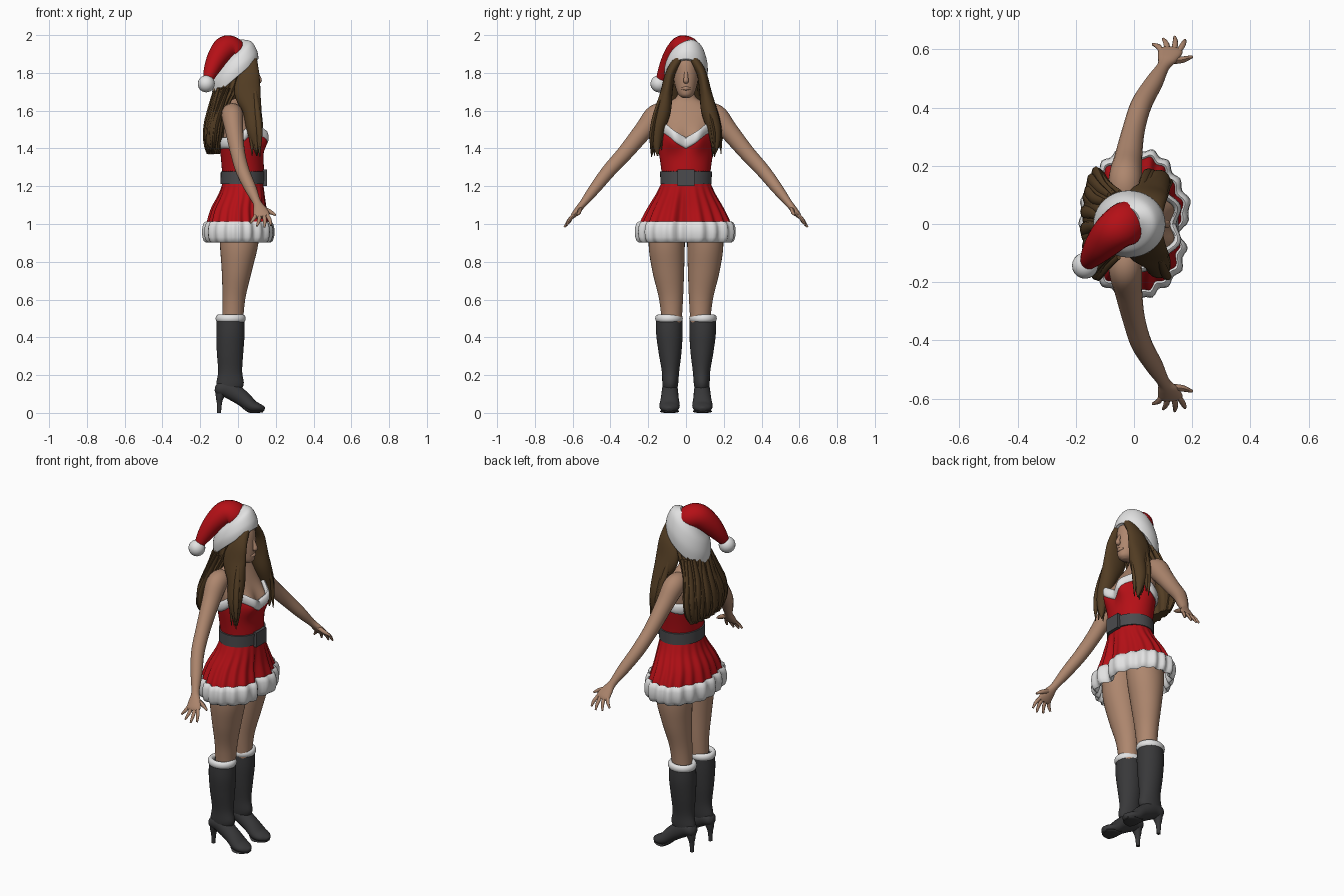
import bpy, bmesh, random
from math import sin, cos, pi, exp
from mathutils import Vector

random.seed(4)
if "Cube" in bpy.data.objects:
    bpy.data.objects.remove(bpy.data.objects["Cube"])


def material(name, r, g, b):
    m = bpy.data.materials.new(name)
    m.use_nodes = True
    m.diffuse_color = (r, g, b, 1)
    m.node_tree.nodes["Principled BSDF"].inputs["Base Color"].default_value = (r, g, b, 1)
    return m


RED = material("red cloth", .46, .005, .008)
WHITE = material("white fur", .76, .76, .76)
SKIN = material("skin", .42, .24, .155)
HAIR = material("brown hair", .085, .046, .017)
BOOT = material("dark leather", .04, .04, .042)
BELT = material("grey belt", .07, .07, .075)


# ---- helpers ----
def finish(name, bm, mat):
    bmesh.ops.recalc_face_normals(bm, faces=bm.faces)
    me = bpy.data.meshes.new(name)
    bm.to_mesh(me)
    bm.free()
    me.materials.append(mat)
    ob = bpy.data.objects.new(name, me)
    bpy.context.collection.objects.link(ob)
    bpy.ops.object.select_all(action="DESELECT")
    ob.select_set(True)
    bpy.context.view_layer.objects.active = ob
    bpy.ops.object.shade_smooth_by_angle(angle=.8)
    return ob


def skin_rings(name, rings, mat, loop=False, caps=True):
    """Join rings of points into one surface."""
    bm = bmesh.new()
    vs = [[bm.verts.new(p) for p in ring] for ring in rings]
    n = len(vs[0])
    for i in range(len(vs) - (not loop)):
        a, b = vs[i], vs[(i + 1) % len(vs)]
        for j in range(n):
            k = (j + 1) % n
            bm.faces.new((a[j], a[k], b[k], b[j]))
    if caps and not loop:
        bm.faces.new(vs[0])
        bm.faces.new(vs[-1])
    return finish(name, bm, mat)


def smooth(rows, k=5):
    """Refine rows of numbers with a smooth spline."""
    out = []
    for i in range(len(rows) - 1):
        p = [rows[max(0, min(len(rows) - 1, i + d))] for d in (-1, 0, 1, 2)]
        for s in range(k):
            t = s / k
            out.append([b + .5 * t * (c - a + t * (2 * a - 5 * b + 4 * c - d + t * (3 * (b - c) + d - a)))
                        for a, b, c, d in zip(*p)])
    return out + [list(rows[-1])]


def at(rows, key):
    """Interpolate rows that are sorted upward by their first number."""
    for a, b in zip(rows, rows[1:]):
        if key <= b[0]:
            t = max(0, (key - a[0]) / (b[0] - a[0]))
            return [p + (q - p) * t for p, q in zip(a, b)]
    return rows[-1]


def angles(n):
    return [-pi + 2 * pi * j / n for j in range(n)]


def oval(row, th, off=0):
    z, x0, x1, y0, y1 = row
    return Vector(((x0 + x1) / 2 + ((x1 - x0) / 2 + off) * cos(th),
                   (y0 + y1) / 2 + ((y1 - y0) / 2 + off) * sin(th), z))


def column(name, rows, mat, n=32):
    return skin_rings(name, [[oval(r, th) for th in angles(n)] for r in smooth(rows)], mat)


def even(rows):
    """Rows of z, back, front, half width made symmetric in y."""
    return smooth([(z, a, b, -w, w) for z, a, b, w in rows])


def tube(name, rows, mat, side=(1, 0, 0), n=14, k=5):
    """Rows of x, y, z, half size along side, other half size."""
    rows = smooth(rows, k)
    pts = [Vector(r[:3]) for r in rows]
    rings = []
    for i, r in enumerate(rows):
        t = (pts[min(i + 1, len(pts) - 1)] - pts[max(i - 1, 0)]).normalized()
        u = Vector(side)
        u = (u - t * t.dot(u)).normalized()
        v = t.cross(u)
        rings.append([pts[i] + u * r[3] * cos(a) + v * r[4] * sin(a) for a in angles(n)])
    return skin_rings(name, rings, mat)


def fur_ring(name, centre, high, thick, n=96):
    """Rounded fur band along a closed path around the body."""
    rings = []
    for th in angles(n):
        c = centre(th)
        out = Vector((cos(th), sin(th), 0))
        rings.append([c + out * thick * cos(a) + Vector((0, 0, high * sin(a))) for a in angles(12)])
    return skin_rings(name, rings, WHITE, loop=True)


# ---- torso, dress and belt ----
TORSO = even([(1.18, -.08, .125, .122), (1.25, -.075, .13, .12), (1.32, -.08, .128, .127),
              (1.42, -.088, .12, .142), (1.5, -.088, .105, .148), (1.56, -.085, .075, .15),
              (1.61, -.078, .045, .14), (1.645, -.07, .025, .09), (1.675, -.06, .02, .05),
              (1.74, -.05, .03, .042)])
NECKLINE = smooth([(0, 1.45), (.4, 1.485), (.9, 1.53), (1.4, 1.49), (2, 1.455), (pi, 1.45)])


def torso(th, z, off=0):
    p = oval(at(TORSO, z), th, off)
    if cos(th) > 0:
        p.x += .04 * exp(-((abs(p.y) - .068) / .048) ** 2 - ((z - 1.445) / .06) ** 2)
    return p


def neckline(th):
    return at(NECKLINE, abs(th))[1]


skin_rings("upper_body", [[torso(th, 1.3 + .44 * i / 30) for th in angles(64)] for i in range(31)], SKIN)
skin_rings("bodice", [[torso(th, 1.2 + (neckline(th) - 1.22) * i / 18, .008) for th in angles(64)]
                      for i in range(19)], RED, caps=False)
fur_ring("neckline_trim", lambda th: torso(th, neckline(th) - .022, .008), .03, .013)
skin_rings("belt", [[torso(th, z, off) for th in angles(48)]
                    for z, off in ((1.21, .004), (1.212, .015), (1.278, .015), (1.28, .004))], BELT)
bm = bmesh.new()
bmesh.ops.create_cube(bm, size=1)
for v in bm.verts:
    v.co = Vector((.143, 0, 1.245)) + Vector((v.co.x * .02, v.co.y * .09, v.co.z * .085))
finish("belt_buckle", bm, BELT)

# ---- pleated skirt with fur hem ----
SKIRT = even([(.94, -.165, .175, .24), (1, -.16, .168, .236), (1.08, -.14, .152, .2),
              (1.16, -.1, .142, .155), (1.23, -.078, .132, .124)])


def skirt(th, z):
    p = oval(at(SKIRT, z), th)
    depth = min(1, (1.23 - z) / .22)
    pleat = .007 * depth * cos(20 * th) + .004 * depth * sin(7 * th)
    p += Vector((cos(th), sin(th), 0)) * pleat
    p.x -= .03 * depth * exp(-((th + .1) / .14) ** 2)
    return p


skin_rings("skirt", [[skirt(th, .94 + .29 * i / 16) for th in angles(160)] for i in range(17)], RED, caps=False)
fur_ring("skirt_hem", lambda th: skirt(th, .958), .055, .02, 120)

# ---- head ----
column("head", [(1.668, .04, .08, -.018, .018), (1.685, .0, .1, -.04, .04), (1.73, -.04, .105, -.057, .057),
                (1.79, -.07, .105, -.067, .067), (1.85, -.08, .1, -.068, .068), (1.9, -.07, .08, -.06, .06),
                (1.94, -.03, .04, -.03, .03)], SKIN)
tube("nose", [(.098, 0, 1.81, .006, .008), (.11, 0, 1.775, .011, .012), (.112, 0, 1.757, .013, .015),
              (.1, 0, 1.748, .006, .008)], SKIN, n=10)
tube("lips", [(.094, -.025, 1.717, .004, .004), (.103, 0, 1.718, .011, .009), (.094, .025, 1.717, .004, .004)],
     SKIN, (0, 0, 1), 10)

# ---- hair ----
HAIR_BACK = even([(1.37, -.16, -.1, .14), (1.45, -.168, -.08, .175), (1.55, -.158, -.06, .16),
                  (1.65, -.132, -.02, .118), (1.75, -.115, .04, .1), (1.85, -.1, .05, .08)])


def hair(th, z, off=0):
    return oval(at(HAIR_BACK, z), th, off + .005 * cos(17 * th + 9 * z))


skin_rings("hair_back", [[hair(th, 1.37 + .48 * i / 24) for th in angles(96)] for i in range(25)], HAIR)
for i in range(20):
    th = pi * (.52 + .96 * i / 19)
    tip = 1.4 - random.uniform(.02, .07)
    rows = []
    for z, w in ((1.72, .012), (1.62, .02), (1.52, .024), (1.43, .017), (tip, .002)):
        p = hair(th + random.uniform(-.06, .06), z, .002)
        rows.append((*p, w * .6, w))
    tube("back_lock", rows, HAIR, n=8, k=3)

for s in (1, -1):
    tube("front_hair", [(.07, s * .02, 1.895, .025, .02), (.07, s * .055, 1.85, .035, .024),
                        (.06, s * .085, 1.79, .055, .026), (.05, s * .103, 1.7, .07, .032),
                        (.075, s * .122, 1.6, .05, .042), (.085, s * .15, 1.5, .04, .036),
                        (.095, s * .155, 1.42, .022, .022), (.1, s * .15, 1.36, .003, .003)], HAIR, n=20)
    for i in range(7):
        dx, dy = random.uniform(-.04, .035), random.uniform(-.03, .035)
        tube("front_lock", [(.06 + dx, s * (.105 + dy * .5), 1.7, .012, .012),
                            (.075 + dx, s * (.13 + dy), 1.58, .017, .013),
                            (.085 + dx, s * (.15 + dy), 1.48, .015, .011),
                            (.09 + dx, s * (.155 + dy), 1.4 - random.uniform(0, .05), .002, .002)], HAIR, n=8, k=3)

# ---- hat: tilted fur band, drooping cone and pompom ----
BAND = [(-.01, 1.775, .112, .098, .106, 0), (-.012, 1.778, .12, .1, .113, 0), (-.02, 1.83, .12, .09, .114, .01),
        (-.03, 1.885, .1, .08, .095, .02), (-.04, 1.915, .062, .055, .062, .03)]
skin_rings("hat_band", [[(cx + ux * cos(a), vy * sin(a), cz + uz * cos(a) + vz * sin(a)) for a in angles(40)]
                        for cx, cz, ux, uz, vy, vz in smooth(BAND)], WHITE)
tube("hat_cone", [(.0, .012, 1.88, .06, .06), (-.025, .003, 1.92, .076, .066), (-.065, -.022, 1.928, .07, .068),
                  (-.108, -.065, 1.88, .06, .056), (-.143, -.108, 1.81, .042, .04),
                  (-.163, -.14, 1.75, .022, .022)], RED, (0, 1, 0), 24, 6)
bm = bmesh.new()
bmesh.ops.create_uvsphere(bm, u_segments=20, v_segments=14, radius=.045)
bmesh.ops.translate(bm, verts=bm.verts, vec=(-.168, -.143, 1.742))
finish("hat_pompom", bm, WHITE)

# ---- arms, hands, legs and boots on both sides ----
for s, label in ((1, "left"), (-1, "right")):
    tube(label + "_arm", [(-.03, s * .09, 1.59, .05, .045), (-.03, s * .155, 1.575, .057, .06),
                          (-.02, s * .225, 1.495, .048, .05), (-.002, s * .32, 1.38, .039, .042),
                          (.025, s * .41, 1.28, .036, .037), (.068, s * .485, 1.185, .031, .03),
                          (.1, s * .54, 1.115, .022, .02), (.115, s * .568, 1.08, .034, .018),
                          (.125, s * .592, 1.05, .042, .015), (.128, s * .602, 1.036, .034, .01)], SKIN, n=20)
    for x, tx, y, z in ((.095, .065, .618, 1.005), (.115, .1, .636, .988), (.136, .14, .643, .983),
                        (.153, .175, .632, .992)):
        mid = ((x + tx) / 2 + .004, s * (.6 + y) / 2, (1.043 + z) / 2 + .005)
        tube(label + "_finger", [(x, s * .592, 1.05, .01, .01), (*mid, .01, .009),
                                 (tx, s * y, z, .005, .005)], SKIN, n=8, k=4)
    tube(label + "_thumb", [(.125, s * .56, 1.085, .012, .012), (.168, s * .565, 1.065, .012, .011),
                            (.2, s * .575, 1.047, .005, .005)], SKIN, (0, 0, 1), 8)

    def limb(name, rows, mat):
        return column(label + name, [(z, a, b, s * p, s * q) for z, a, b, p, q in rows], mat)

    limb("_leg", [(.45, -.085, .025, .025, .125), (.6, -.082, .038, .016, .142), (.75, -.086, .073, .01, .178),
                  (.9, -.096, .108, .006, .198), (1.08, -.1, .12, 0, .18)], SKIN)
    limb("_boot_shaft", [(.1, -.105, .0, .052, .118), (.15, -.115, .03, .042, .125), (.22, -.105, .022, .036, .128),
                         (.32, -.112, .028, .024, .145), (.42, -.115, .035, .018, .158),
                         (.5, -.112, .032, .02, .157)], BOOT)
    fur_ring(label + "_boot_cuff", lambda th: oval((.5, -.104, .026, s * .09 - .058, s * .09 + .058), th),
             .021, .015, 40)
    tube(label + "_boot_foot", [(-.122, s * .085, .13, .012, .012), (-.105, s * .085, .128, .036, .034),
                                (-.05, s * .085, .125, .042, .048), (.02, s * .086, .08, .047, .042),
                                (.07, s * .087, .038, .054, .035), (.11, s * .088, .026, .046, .024),
                                (.135, s * .088, .02, .022, .015), (.141, s * .088, .018, .006, .006)],
         BOOT, (0, 1, 0), 20)
    limb("_boot_heel", [(0, -.11, -.09, .075, .097), (.05, -.112, -.085, .072, .1), (.08, -.117, -.075, .064, .108),
                        (.12, -.12, -.05, .052, .118)], BOOT)
    tube(label + "_boot_sole", [(.03, s * .087, .035, .03, .012), (.06, s * .087, .009, .05, .008),
                                (.1, s * .088, .008, .048, .008), (.132, s * .088, .008, .024, .006)],
         BOOT, (0, 1, 0), 16)
